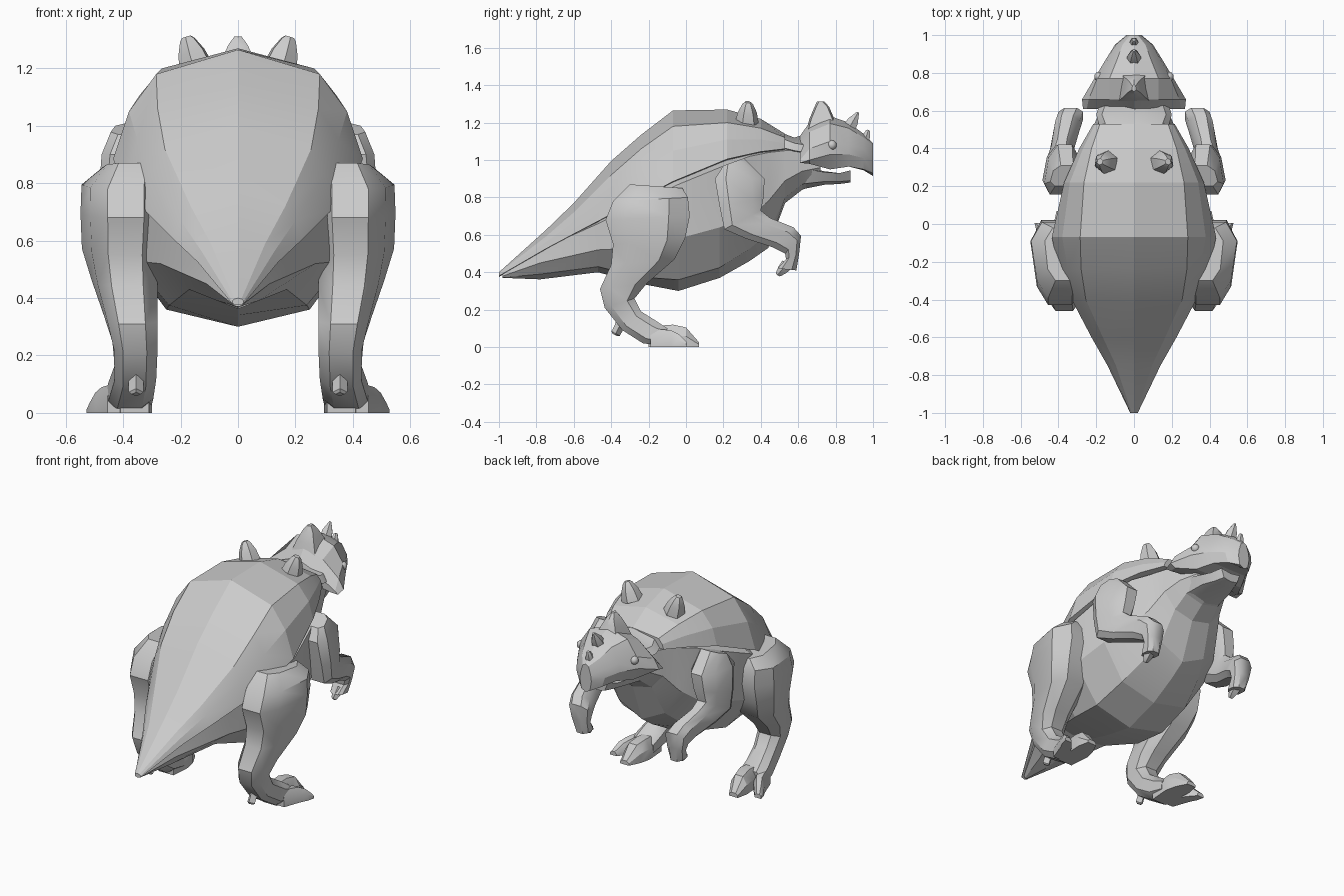
import bpy, bmesh, math
from mathutils import Vector

hide = bpy.data.materials.new("stone grey")
hide.diffuse_color = (0.6, 0.6, 0.6, 1)


def finish(name, bm, mirror=False, angle=28):
    bmesh.ops.remove_doubles(bm, verts=bm.verts, dist=0.0005)
    bmesh.ops.recalc_face_normals(bm, faces=bm.faces)
    me = bpy.data.meshes.new(name)
    bm.to_mesh(me)
    bm.free()
    ob = bpy.data.objects.new(name, me)
    bpy.context.collection.objects.link(ob)
    me.materials.append(hide)
    if mirror:
        mod = ob.modifiers.new("Mirror", "MIRROR")
        mod.use_mirror_merge = False
    for o in bpy.context.selected_objects:
        o.select_set(False)
    bpy.context.view_layer.objects.active = ob
    ob.select_set(True)
    bpy.ops.object.shade_smooth_by_angle(angle=math.radians(angle))
    return ob


def loft(name, rings, mirror=False, angle=28):
    bm = bmesh.new()
    vs = [[bm.verts.new(p) for p in r] for r in rings]
    n = len(vs[0])
    for a, b in zip(vs, vs[1:]):
        for i in range(n):
            j = (i + 1) % n
            bm.faces.new((a[i], a[j], b[j], b[i]))
    bm.faces.new(vs[0])
    bm.faces.new(vs[-1])
    return finish(name, bm, mirror, angle)


def symmetric(y, half):
    """Closed ring at y from a half outline that starts and ends at x = 0."""
    right = [(x, y, z) for x, z in half]
    return right + [(-x, y, z) for x, z in half[-2:0:-1]]


def limb(name, sections):
    """Eight-sided limb: back point, front point, inner x, outer x at back and at front."""
    rings = []
    for by, bz, fy, fz, xi, xb, xf in sections:
        ring = []
        for u, v in [(0, .25), (0, .8), (.22, 1), (.75, 1), (1, .75), (1, .25), (.75, 0), (.25, 0)]:
            xo = xb + (xf - xb) * u
            ring.append((xi + (xo - xi) * v, by + (fy - by) * u, bz + (fz - bz) * u))
        rings.append(ring)
    return loft(name, rings, True, 36)


def spike(name, base, tip, r, mirror=False, sides=6, blunt=0.3):
    """Blunt horn with a swollen lower part."""
    base, tip = Vector(base), Vector(tip)
    q = (tip - base).to_track_quat('Z', 'Y')
    rings = []
    for t, s in [(0, 1), (.5, .8), (.9, blunt), (1, blunt * .6)]:
        c = base.lerp(tip, t)
        rings.append([c + q @ Vector((r * s * math.cos(math.tau * i / sides),
                                      r * s * math.sin(math.tau * i / sides), 0))
                      for i in range(sides)])
    return loft(name, rings, mirror)


# Trunk, tail underside and neck
loft("body", [symmetric(y, h) for y, h in [
    (-.98, [(0, .37), (.01, .372), (.02, .38), (.012, .39), (0, .392)]),
    (-.78, [(0, .362), (.07, .39), (.11, .45), (.10, .52), (0, .54)]),
    (-.47, [(0, .40), (.17, .43), (.27, .52), (.275, .66), (0, .72)]),
    (-.25, [(0, .34), (.24, .375), (.37, .53), (.385, .77), (0, .95)]),
    (-.04, [(0, .30), (.25, .36), (.41, .58), (.42, .87), (0, 1.1)]),
    (.18, [(0, .37), (.24, .425), (.38, .64), (.38, .96), (0, 1.12)]),
    (.34, [(0, .46), (.20, .525), (.32, .70), (.30, 1.02), (0, 1.14)]),
    (.44, [(0, .53), (.16, .61), (.26, .78), (.23, 1.04), (0, 1.12)]),
    (.53, [(0, .77), (.13, .80), (.21, .89), (.19, 1.05), (0, 1.12)]),
    (.62, [(0, .84), (.12, .87), (.17, .94), (.15, 1.05), (0, 1.12)]),
    (.72, [(0, .88), (.09, .90), (.12, .96), (.10, 1.05), (0, 1.10)])]], angle=14)

# Domed back shell with an overhanging rim
loft("shell", [symmetric(y, h) for y, h in [
    (-1.0, [(0, .40), (.012, .397), (.02, .39), (.02, .38), (0, .375)]),
    (-.75, [(0, .625), (.095, .59), (.125, .56), (.14, .525), (0, .51)]),
    (-.60, [(0, .77), (.165, .72), (.20, .67), (.225, .605), (0, .59)]),
    (-.40, [(0, .995), (.255, .92), (.30, .83), (.33, .71), (0, .69)]),
    (-.24, [(0, 1.135), (.28, 1.06), (.35, .95), (.40, .795), (0, .77)]),
    (-.07, [(0, 1.265), (.285, 1.18), (.38, 1.05), (.435, .885), (0, .86)]),
    (.22, [(0, 1.27), (.265, 1.20), (.34, 1.11), (.37, 1.005), (0, .98)]),
    (.40, [(0, 1.22), (.225, 1.17), (.27, 1.11), (.29, 1.045), (0, 1.02)]),
    (.53, [(0, 1.14), (.18, 1.12), (.205, 1.09), (.215, 1.06), (0, 1.04)])]], angle=14)

# Collar flap behind the head
loft("collar", [symmetric(y, h) for y, h in [
    (.50, [(0, 1.15), (.14, 1.12), (.18, 1.07), (0, 1.03)]),
    (.58, [(0, 1.12), (.17, 1.09), (.20, 1.05), (0, 1.02)]),
    (.64, [(0, 1.14), (.15, 1.08), (.18, 1.04), (0, 1.02)])]])

# Head with flared frill at the back and a hooked beak
loft("head", [symmetric(y, h) for y, h in [
    (.61, [(0, 1.13), (.12, 1.08), (.25, 1.0), (.27, .985), (.23, .985), (0, 1.02)]),
    (.66, [(0, 1.20), (.13, 1.15), (.24, 1.06), (.275, 1.0), (.24, .98), (0, .98)]),
    (.77, [(0, 1.235), (.13, 1.195), (.195, 1.10), (.21, 1.03), (.17, .95), (0, .95)]),
    (.87, [(0, 1.20), (.09, 1.17), (.14, 1.08), (.15, 1.03), (.12, .965), (0, .965)]),
    (.95, [(0, 1.14), (.06, 1.12), (.095, 1.06), (.10, 1.01), (.08, .95), (0, .945)]),
    (1.0, [(0, 1.09), (.02, 1.08), (.035, 1.03), (.04, .99), (.03, .93), (0, .915)])]], angle=20)

# Lower jaw
loft("jaw", [symmetric(y, h) for y, h in [
    (.60, [(0, .97), (.15, .96), (.12, .87), (0, .84)]),
    (.74, [(0, .94), (.13, .935), (.10, .885), (0, .868)]),
    (.82, [(0, .93), (.10, .93), (.07, .885), (0, .872)]),
    (.88, [(0, .935), (.07, .945), (.05, .89), (0, .88)])]])

# Crest horn: a broad fin-like cone rising out of the frill
loft("crest_horn", [[(-w, a, z0), (0, a - .01, z0), (w, a, z0),
                     (w * .7, b, z1), (0, b + .01, z1), (-w * .7, b, z1)]
                    for w, a, z0, b, z1 in [(.09, .645, 1.13, .79, 1.20),
                                            (.06, .67, 1.22, .77, 1.25),
                                            (.035, .695, 1.28, .755, 1.285),
                                            (.012, .71, 1.312, .73, 1.312)]])

# Smaller horns along the snout and the pair on the shell
spike("brow_horn", (0, .865, 1.16), (0, .92, 1.255), .042, blunt=.3)
spike("nose_horn", (0, .955, 1.10), (0, .975, 1.16), .028, blunt=.5)
spike("shell_spike", (.145, .325, 1.20), (.18, .33, 1.31), .064, True, blunt=.45)

# Eyes
bm = bmesh.new()
bmesh.ops.create_uvsphere(bm, u_segments=10, v_segments=6, radius=.026)
bmesh.ops.translate(bm, verts=bm.verts, vec=(.185, .78, 1.08))
finish("eye", bm, True, 60)

# Hind legs, broader toward the knee
limb("hind_leg", [
    (-.30, .87, -.02, .85, .28, .45, .48),
    (-.39, .78, .01, .80, .27, .50, .56),
    (-.43, .68, .02, .70, .27, .50, .565),
    (-.39, .55, -.005, .58, .28, .495, .56),
    (-.40, .44, -.06, .47, .28, .48, .52),
    (-.46, .31, -.21, .34, .28, .45, .47),
    (-.435, .21, -.275, .26, .28, .43, .44),
    (-.34, .09, -.24, .19, .285, .43, .43),
    (-.23, .02, -.16, .14, .295, .45, .45),
    (-.11, .005, -.10, .10, .30, .46, .46)])


def toe(name, path):
    """Flat-soled toe through points x, y, half width, height."""
    loft(name, [[(x - w, y, 0), (x + w, y, 0), (x + w, y, h * .55),
                 (x + w * .5, y, h), (x - w * .5, y, h), (x - w, y, h * .55)]
                for x, y, w, h in path], True)


toe("main_toe", [(.36, -.20, .05, .11), (.36, -.07, .06, .12), (.37, .0, .055, .105), (.38, .07, .03, .025)])
toe("outer_toe", [(.42, -.19, .035, .10), (.455, -.08, .04, .09), (.48, -.04, .035, .07), (.505, .005, .022, .025)])
spike("heel_spur", (.355, -.34, .14), (.355, -.38, .065), .032, True, 4, .8)

# Front legs and their hooked hands
limb("front_leg", [
    (.20, .97, .31, 1.01, .29, .45, .42),
    (.155, .90, .42, .90, .29, .485, .44),
    (.18, .75, .415, .80, .31, .495, .45),
    (.205, .63, .40, .73, .33, .49, .45),
    (.32, .58, .45, .69, .33, .46, .43),
    (.46, .535, .575, .64, .29, .42, .415),
    (.53, .50, .615, .595, .27, .40, .40),
    (.535, .47, .605, .50, .28, .385, .385),
    (.49, .42, .59, .41, .285, .37, .37)])
spike("front_claw", (.33, .54, .44), (.325, .49, .385), .035, True, 5, .5)
